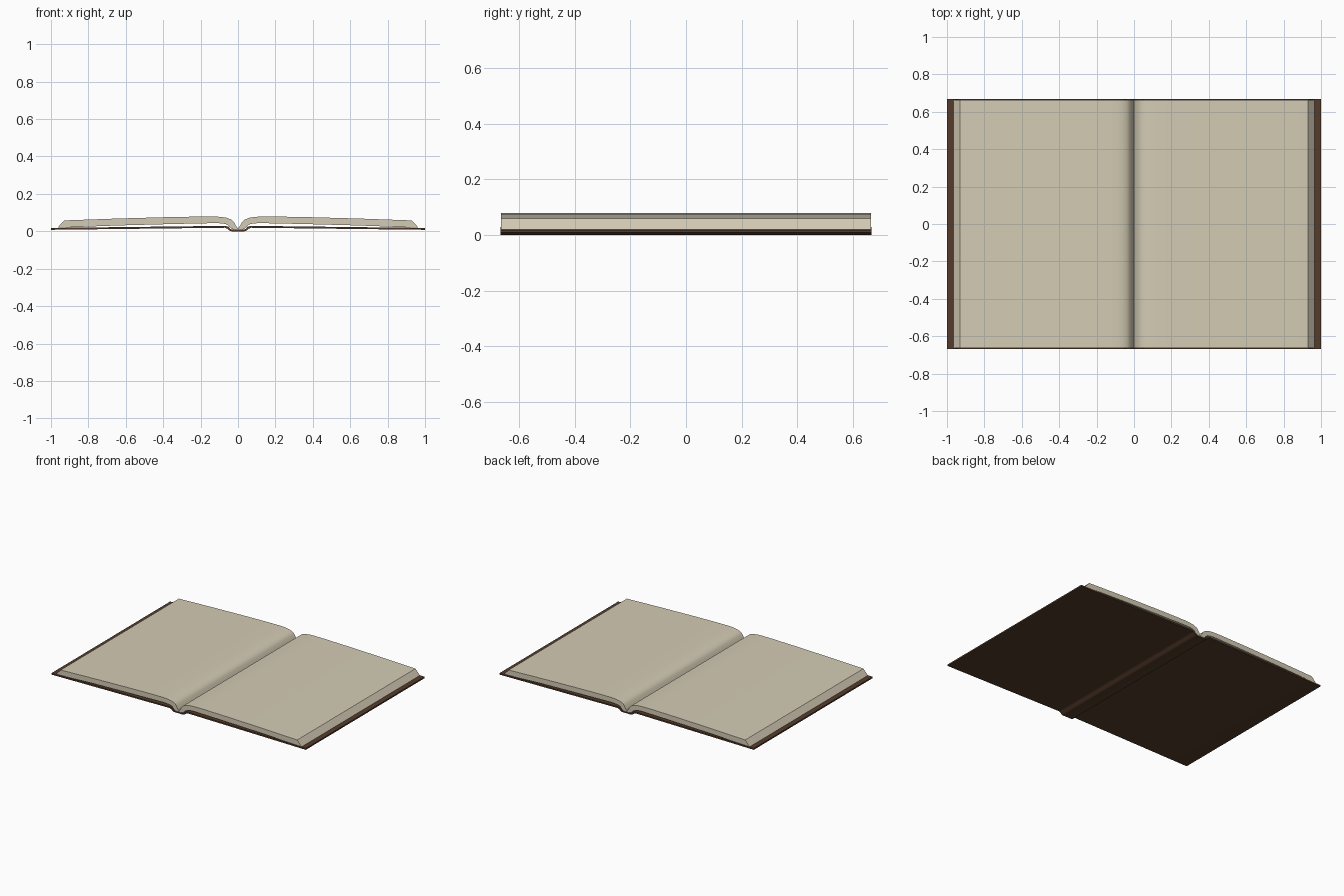
import bpy, bmesh, math

if "Cube" in bpy.data.objects:
    bpy.data.objects.remove(bpy.data.objects["Cube"])


def material(name, color):
    m = bpy.data.materials.new(name)
    m.diffuse_color = (*color, 1)
    m.use_nodes = True
    m.node_tree.nodes["Principled BSDF"].inputs["Base Color"].default_value = m.diffuse_color
    return m


def extrude_profile(name, profile, half_depth, mat):
    """Closed XZ outline extruded along y, centred on y = 0."""
    bm = bmesh.new()
    face = bm.faces.new([bm.verts.new((x, -half_depth, z)) for x, z in profile])
    new = bmesh.ops.extrude_face_region(bm, geom=[face])["geom"]
    verts = [v for v in new if isinstance(v, bmesh.types.BMVert)]
    bmesh.ops.translate(bm, verts=verts, vec=(0, 2 * half_depth, 0))
    bmesh.ops.recalc_face_normals(bm, faces=bm.faces)
    mesh = bpy.data.meshes.new(name)
    bm.to_mesh(mesh)
    bm.free()
    mesh.materials.append(mat)
    obj = bpy.data.objects.new(name, mesh)
    bpy.context.collection.objects.link(obj)
    bpy.ops.object.select_all(action='DESELECT')
    obj.select_set(True)
    bpy.context.view_layer.objects.active = obj
    bpy.ops.object.shade_smooth_by_angle(angle=math.radians(38))
    return obj


paper = material("paper", (0.66, 0.60, 0.46))
leather = material("leather", (0.09, 0.045, 0.025))

# Cover: thin boards sloping up to hinges, dipping to a flat spine
under = [(0.035, 0.0), (0.047, 0.004), (0.057, 0.014), (0.07, 0.019), (1.0, 0.008)]
upper = [(1.0, 0.018), (0.07, 0.029), (0.05, 0.024), (0.042, 0.013), (0.032, 0.009)]
half = under + upper
extrude_profile("cover", half + [(-x, z) for x, z in reversed(half)], 0.667, leather)

# Page blocks: arched top into the gutter, slanted fore edge, raised underside
top = [(0.0, 0.014), (0.012, 0.032), (0.022, 0.05), (0.036, 0.063), (0.06, 0.072),
       (0.09, 0.077), (0.13, 0.079), (0.2, 0.079), (0.4, 0.075), (0.65, 0.068),
       (0.93, 0.058)]
bottom = [(0.965, 0.019), (0.65, 0.031), (0.35, 0.039), (0.12, 0.044), (0.08, 0.042),
          (0.055, 0.035), (0.035, 0.014), (0.02, 0.009), (0.0, 0.009)]
for side, sign in (("right", 1), ("left", -1)):
    extrude_profile(f"{side}_pages", [(sign * x, z) for x, z in top + bottom], 0.664, paper)
